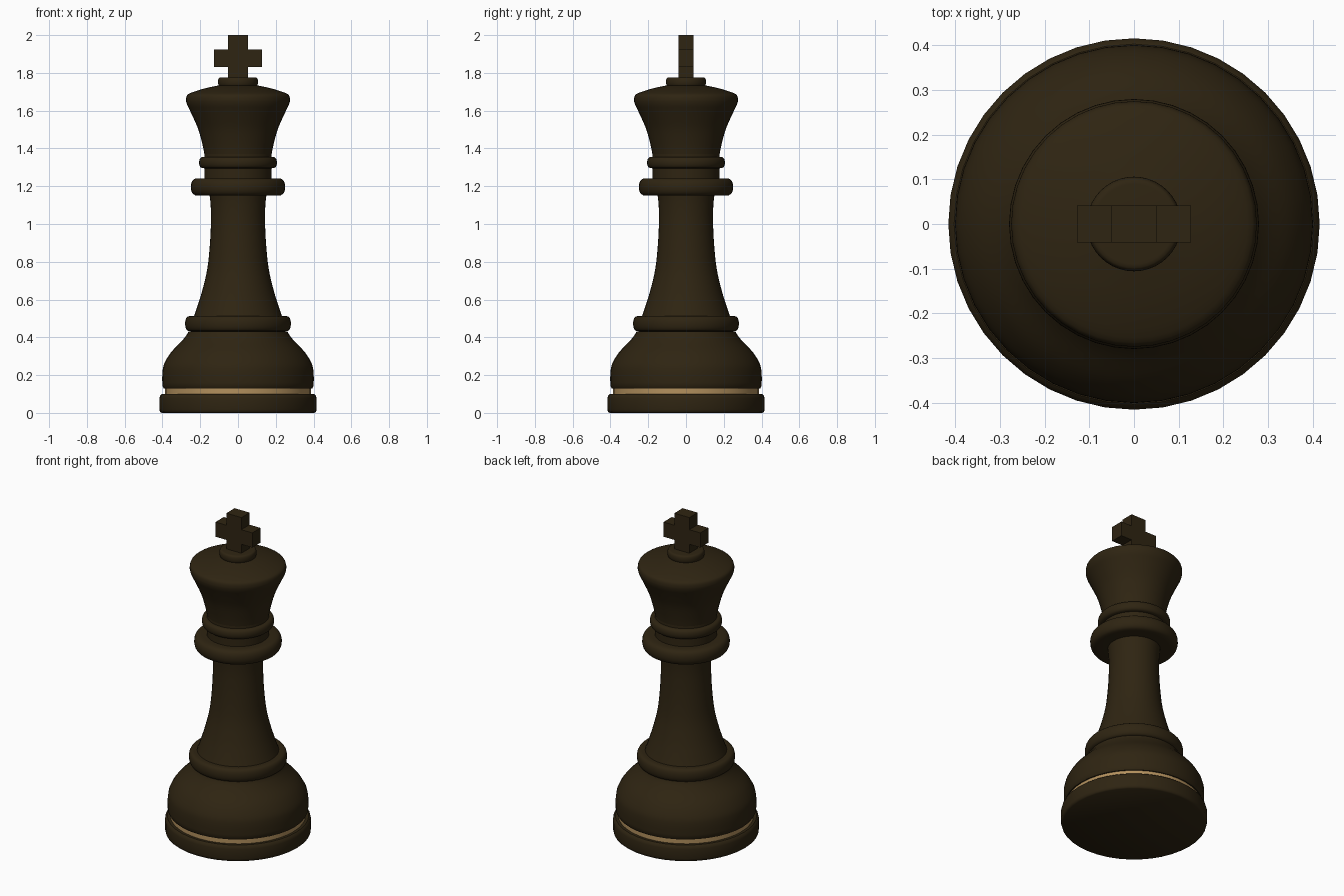
import bpy, bmesh, math

if "Cube" in bpy.data.objects:
    bpy.data.objects.remove(bpy.data.objects["Cube"])

SIDES = 40


def material(name, rgb):
    m = bpy.data.materials.new(name)
    m.diffuse_color = (*rgb, 1)
    m.use_nodes = True
    m.node_tree.nodes["Principled BSDF"].inputs["Base Color"].default_value = m.diffuse_color
    return m


DARK = material("dark wood", (0.028, 0.018, 0.006))
TAN = material("tan inlay", (0.45, 0.28, 0.11))


def finish(name, bm, mat, angle=40):
    mesh = bpy.data.meshes.new(name)
    bm.to_mesh(mesh)
    bm.free()
    mesh.materials.append(mat)
    ob = bpy.data.objects.new(name, mesh)
    bpy.context.collection.objects.link(ob)
    bpy.ops.object.select_all(action='DESELECT')
    ob.select_set(True)
    bpy.context.view_layer.objects.active = ob
    bpy.ops.object.shade_smooth_by_angle(angle=math.radians(angle))
    return ob


def lathe(name, profile, mat, angle=40):
    """Turn (radius, height) points, listed from bottom to top, about z."""
    bm = bmesh.new()
    rows = []
    for r, z in profile:
        n = SIDES if r > 0 else 1
        rows.append([bm.verts.new((r * math.cos(2 * math.pi * k / SIDES),
                                   r * math.sin(2 * math.pi * k / SIDES), z)) for k in range(n)])
    for a, b in zip(rows, rows[1:]):
        for k in range(SIDES):
            j = (k + 1) % SIDES
            ring = [a[k % len(a)], a[j % len(a)], b[j % len(b)], b[k % len(b)]]
            bm.faces.new(list(dict.fromkeys(ring)))
    return finish(name, bm, mat, angle)


def bulge(r_in, r_out, z0, z1, n=10):
    """Rounded ring outline between two heights."""
    pts = []
    for i in range(n + 1):
        t = math.pi * (i / n - 0.5)
        c, s = math.cos(t), math.sin(t)
        pts.append((r_in + (r_out - r_in) * c ** 0.6 if c > 1e-6 else r_in,
                    (z0 + z1) / 2 + (z1 - z0) / 2 * s))
    return pts


def smooth(pts, steps=4):
    """Flowing curve through the points."""
    p = [pts[0]] + pts + [pts[-1]]
    out = []
    for i in range(1, len(p) - 2):
        for s in range(steps):
            t = s / steps
            out.append(tuple(0.5 * (2 * b + (c - a) * t + (2 * a - 5 * b + 4 * c - d) * t * t
                                    + (3 * b - a - 3 * c + d) * t ** 3)
                             for a, b, c, d in zip(p[i - 1], p[i], p[i + 1], p[i + 2])))
    return out + [pts[-1]]


# Base disc and inlaid band
lathe("base_disc", [(0, 0), (0.405, 0), (0.413, 0.006), (0.416, 0.018), (0.416, 0.078),
                    (0.412, 0.092), (0.403, 0.1), (0.386, 0.1)], DARK)
lathe("inlay_band", [(0.386, 0.1), (0.386, 0.13)], TAN)

# Domed foot
lathe("foot", [(0.386, 0.13), (0.393, 0.13), (0.4, 0.142)]
      + smooth([(0.401, 0.16), (0.4, 0.215), (0.39, 0.262), (0.355, 0.32),
                (0.3, 0.378), (0.272, 0.413), (0.262, 0.432)]), DARK)
lathe("foot_ring", [(0.262, 0.432)] + bulge(0.25, 0.28, 0.432, 0.513) + [(0.233, 0.513)], DARK)

# Concave stem
lathe("stem", smooth([(0.233, 0.513), (0.215, 0.565), (0.19, 0.645), (0.163, 0.76),
                      (0.149, 0.89), (0.143, 1.02), (0.145, 1.1), (0.15, 1.15)]), DARK)

# Collars and neck
lathe("large_collar", [(0.15, 1.15)] + bulge(0.205, 0.25, 1.15, 1.242) + [(0.178, 1.242)], DARK)
lathe("neck", [(0.178, 1.242), (0.178, 1.295)], DARK)
lathe("small_collar", bulge(0.178, 0.206, 1.295, 1.355) + [(0.178, 1.37)], DARK)

# Flared head with a shallow domed top
lathe("head", smooth([(0.178, 1.37), (0.188, 1.42), (0.21, 1.5), (0.24, 1.57), (0.268, 1.628)])
      + smooth([(0.275, 1.65), (0.273, 1.675), (0.255, 1.692), (0.18, 1.717), (0.095, 1.735)], 3), DARK)
lathe("finial_button", bulge(0.09, 0.106, 1.728, 1.776) + [(0, 1.776)], DARK)

# Cross: one plus-shaped outline, extruded through its depth
W, A, D = 0.052, 0.128, 0.041
half = [(W, 1.765), (W, 1.832), (A, 1.832), (A, 1.924), (W, 1.924), (W, 2.0)]
outline = half + [(-x, z) for x, z in reversed(half)]
bm = bmesh.new()
front = bm.faces.new([bm.verts.new((x, -D, z)) for x, z in outline])
ext = bmesh.ops.extrude_face_region(bm, geom=[front], use_keep_orig=True)
for v in ext["geom"]:
    if isinstance(v, bmesh.types.BMVert):
        v.co.y = D
bmesh.ops.recalc_face_normals(bm, faces=bm.faces)
finish("cross", bm, DARK, 30)
